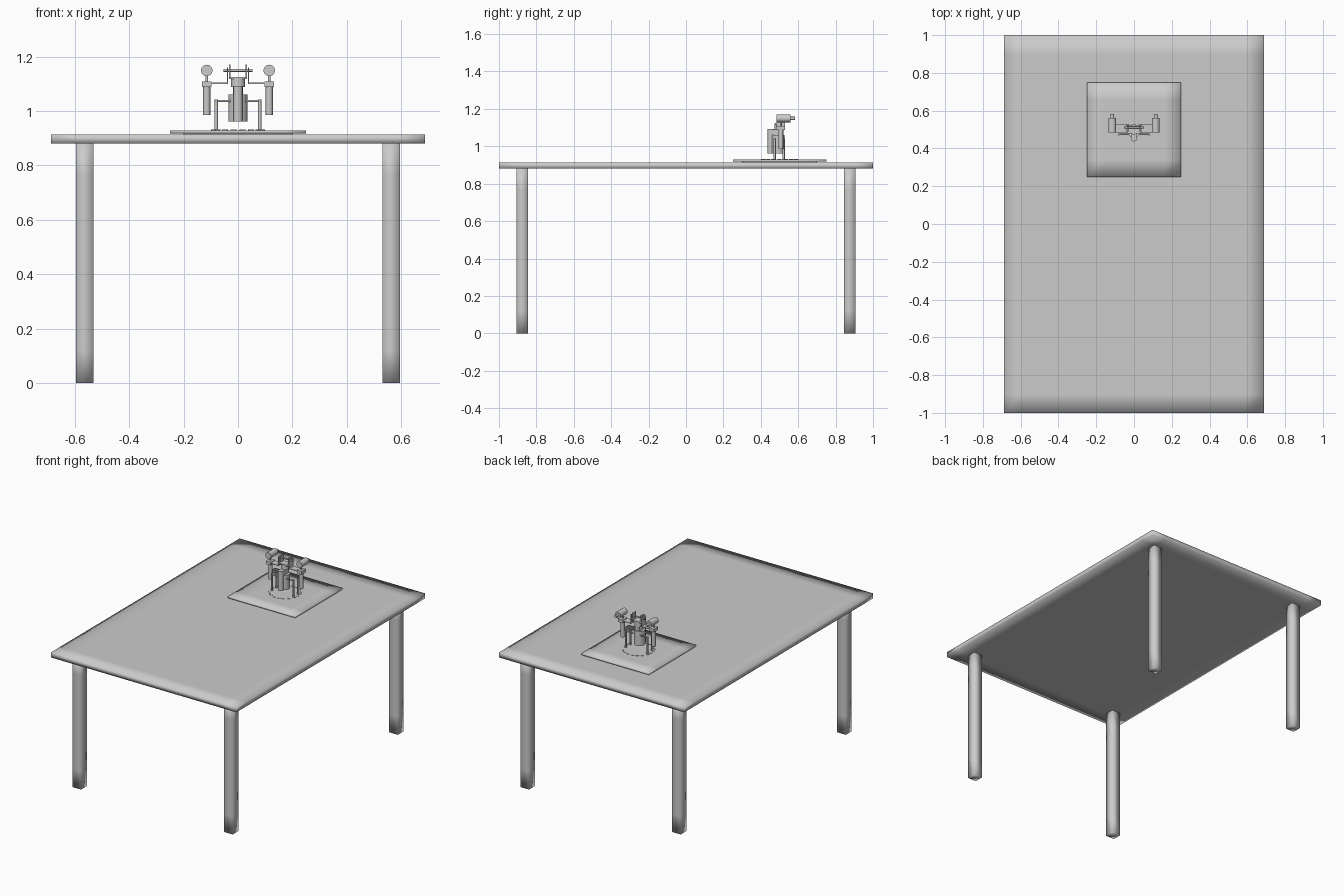
import bpy, bmesh, math
from mathutils import Vector

if "Cube" in bpy.data.objects:
    bpy.data.objects.remove(bpy.data.objects["Cube"], do_unlink=True)

grey = bpy.data.materials.new("plain grey")
grey.use_nodes = True
COLOUR = (0.6, 0.6, 0.6, 1)
grey.diffuse_color = COLOUR
grey.node_tree.nodes["Principled BSDF"].inputs["Base Color"].default_value = COLOUR

CY = 0.5  # depth of the device's axis


def finish(name, bm, smooth=None):
    mesh = bpy.data.meshes.new(name)
    bm.to_mesh(mesh)
    bm.free()
    mesh.materials.append(grey)
    ob = bpy.data.objects.new(name, mesh)
    bpy.context.collection.objects.link(ob)
    if smooth:
        bpy.ops.object.select_all(action='DESELECT')
        ob.select_set(True)
        bpy.context.view_layer.objects.active = ob
        if smooth == "all":
            bpy.ops.object.shade_smooth()
        else:
            bpy.ops.object.shade_smooth_by_angle(angle=math.radians(smooth))
    return ob


def box(name, lo, hi, margin=0, axes=()):
    """Box between two corners; margin adds support loops and soft shading."""
    lo, hi = Vector(lo), Vector(hi)
    bm = bmesh.new()
    bmesh.ops.create_cube(bm, size=1)
    for v in bm.verts:
        v.co = (lo + hi) / 2 + v.co * (hi - lo)
    for axis in axes:
        normal = Vector([float(i == axis) for i in range(3)])
        for at in (lo[axis] + margin, hi[axis] - margin):
            bmesh.ops.bisect_plane(bm, geom=bm.verts[:] + bm.edges[:] + bm.faces[:],
                                   plane_co=normal * at, plane_no=normal)
    return finish(name, bm, "all" if margin else None)


def rod(name, start, end, radius, sides=24):
    """Capped cylinder between two points."""
    start, end = Vector(start), Vector(end)
    bm = bmesh.new()
    bmesh.ops.create_cone(bm, cap_ends=True, segments=sides, radius1=radius,
                          radius2=radius, depth=(end - start).length)
    turn = (end - start).to_track_quat('Z', 'Y')
    for v in bm.verts:
        v.co = turn @ v.co + (start + end) / 2
    return finish(name, bm, 40)


def post(name, x, y, z0, z1, radius, sides=24):
    return rod(name, (x, y, z0), (x, y, z1), radius, sides)


# Table
box("table_top", (-0.688, -1, 0.88), (0.688, 1, 0.914), 0.1, (0, 1))
for sx, side in ((-1, "right"), (1, "left")):
    for sy, end in ((-1, "front"), (1, "back")):
        x, y = sx * 0.563, sy * 0.875
        box(f"{end}_{side}_leg", (x - 0.032, y - 0.031, 0), (x + 0.032, y + 0.031, 0.885),
            0.12, (2,))

# Base plate with a ring of flush slots
box("base_plate", (-0.25, 0.25, 0.918), (0.25, 0.75, 0.929), 0.09, (0, 1))
box("plate_foot", (-0.2, 0.3, 0.912), (0.2, 0.7, 0.919))
bm = bmesh.new()
SLOTS = 18
for i in range(SLOTS):
    a = 2 * math.pi * i / SLOTS
    quad = []
    for da, r in ((-0.11, 0.092), (-0.11, 0.1), (0.11, 0.1), (0.11, 0.092)):
        quad.append(bm.verts.new((r * math.cos(a + da), CY + r * math.sin(a + da), 0.928)))
    face = bm.faces.new(quad)
    up = bmesh.ops.extrude_face_region(bm, geom=[face])["geom"]
    for v in up:
        if isinstance(v, bmesh.types.BMVert):
            v.co.z += 0.003
bmesh.ops.recalc_face_normals(bm, faces=bm.faces)
finish("ring_segments", bm)

# Central body, front tube and neck
post("body", 0, 0.492, 0.962, 1.06, 0.035)
post("body_core", 0, 0.5, 0.962, 1.092, 0.018)
post("front_tube", 0, 0.454, 0.962, 1.092, 0.017)
box("body_bridge", (-0.016, 0.455, 1.055), (0.016, 0.52, 1.09))
post("neck", 0, CY, 1.088, 1.122, 0.026)
box("head_platform", (-0.034, 0.478, 1.117), (0.034, 0.524, 1.125))
rod("head_axle", (-0.053, 0.51, 1.149), (0.053, 0.51, 1.149), 0.005, 12)

for s, side in ((-1, "right"), (1, "left")):
    # Standing columns and their braces
    for y, end in ((0.474, "front"), (0.522, "back")):
        post(f"{side}_{end}_column", s * 0.08, y, 0.925, 1.042, 0.006, 12)
        rod(f"{side}_{end}_brace", (s * 0.086, y, 1.037), (s * 0.025, y, 1.037), 0.004, 12)
    # Head cheek and stepped arm
    box(f"{side}_cheek", (s * 0.031 - 0.003, 0.488, 1.12), (s * 0.031 + 0.003, 0.526, 1.17))
    box(f"{side}_arm_upright", (s * 0.039 - 0.002, 0.484, 1.1), (s * 0.039 + 0.002, 0.53, 1.16))
    box(f"{side}_arm", (s * 0.072 - 0.034, 0.484, 1.1), (s * 0.072 + 0.034, 0.53, 1.104))
    # Hanging tube, collar, stem and capped barrel
    x = s * 0.115
    box(f"{side}_collar", (x - 0.018, 0.484, 1.088), (x + 0.018, 0.53, 1.109))
    post(f"{side}_hanging_tube", x, 0.507, 0.985, 1.09, 0.013)
    post(f"{side}_stem", x, 0.507, 1.105, 1.135, 0.005, 12)
    rod(f"{side}_barrel", (x, 0.484, 1.149), (x, 0.56, 1.149), 0.021)
    rod(f"{side}_barrel_tip", (x, 0.555, 1.149), (x, 0.583, 1.149), 0.009, 16)
